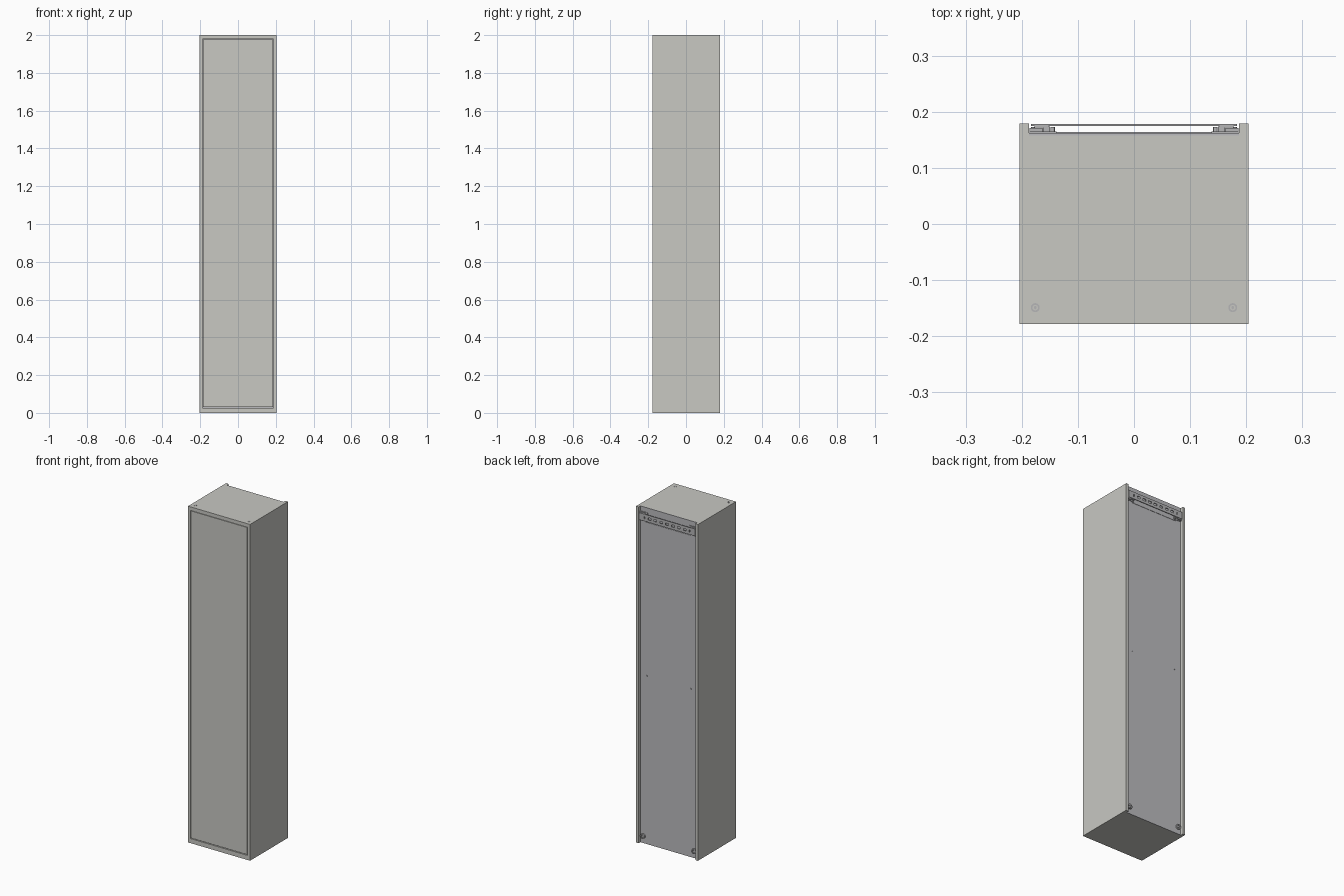
import bpy, bmesh, math
from mathutils import Matrix, Vector

if "Cube" in bpy.data.objects:
    bpy.data.objects.remove(bpy.data.objects["Cube"])


def material(name, rgb):
    m = bpy.data.materials.new(name)
    m.diffuse_color = (*rgb, 1)
    m.use_nodes = True
    m.node_tree.nodes["Principled BSDF"].inputs["Base Color"].default_value = m.diffuse_color
    return m


BODY = material("warm grey board", (0.58, 0.58, 0.545))
BACK = material("cool grey backing", (0.50, 0.50, 0.52))
METAL = material("grey metal", (0.46, 0.46, 0.47))


def add_box(bm, x0, x1, y0, y1, z0, z1):
    mat = Matrix.Translation(((x0 + x1) / 2, (y0 + y1) / 2, (z0 + z1) / 2)) @ \
        Matrix.Diagonal((abs(x1 - x0), abs(y1 - y0), abs(z1 - z0), 1))
    bmesh.ops.create_cube(bm, size=1, matrix=mat)


def add_cyl(bm, centre, r, depth, axis='Z', seg=16):
    rot = Matrix.Rotation(math.pi / 2, 4, 'X') if axis == 'Y' else Matrix()
    bmesh.ops.create_cone(bm, cap_ends=True, segments=seg, radius1=r, radius2=r,
                          depth=depth, matrix=Matrix.Translation(centre) @ rot)


def add_ring(bm, centre, r_out, r_in, depth, axis='Z', seg=20):
    # flat washer with a real hole, made from quads
    rows = []
    for r, h in ((r_out, -1), (r_out, 1), (r_in, 1), (r_in, -1)):
        row = []
        for i in range(seg):
            a = 2 * math.pi * i / seg
            p = Vector((r * math.cos(a), r * math.sin(a), h * depth / 2))
            if axis == 'Y':
                p = Vector((p.x, -p.z, p.y))
            row.append(bm.verts.new(p + Vector(centre)))
        rows.append(row)
    for k in range(4):
        a, b = rows[k], rows[(k + 1) % 4]
        for i in range(seg):
            j = (i + 1) % seg
            bm.faces.new((a[i], a[j], b[j], b[i]))


def finish(bm, name, mat, smooth=False):
    bmesh.ops.recalc_face_normals(bm, faces=bm.faces)
    me = bpy.data.meshes.new(name)
    bm.to_mesh(me)
    bm.free()
    ob = bpy.data.objects.new(name, me)
    bpy.context.collection.objects.link(ob)
    me.materials.append(mat)
    if smooth:
        bpy.context.view_layer.objects.active = ob
        ob.select_set(True)
        bpy.ops.object.shade_smooth_by_angle(angle=math.radians(30))
        ob.select_set(False)
    return ob


def box(name, mat, *d):
    bm = bmesh.new()
    add_box(bm, *d)
    return finish(bm, name, mat)


W, IN, F, B = 0.204, 0.187, -0.178, 0.179   # outer/inner half width, front, back
BK = 0.162                                  # rear face of backing

# carcass
for s, side in ((-1, "left"), (1, "right")):
    box(f"{side}_side_panel", BODY, s * IN, s * W, F, B, 0, 2)
box("top_panel", BODY, -IN, IN, F, BK - 0.004, 1.979, 2)
box("bottom_panel", BODY, -IN, IN, F, BK - 0.004, 0, 0.027)
box("back_panel", BACK, -IN, IN, BK - 0.004, BK, 0, 2)

# inset door, leaving a narrow shadow gap
box("door", BODY, -IN + 0.003, IN - 0.003, F + 0.001, F + 0.018, 0.031, 1.976)

# top fixing covers and lower rear levelling fittings, mid-height back screws
for s, side in ((-1, "left"), (1, "right")):
    bm = bmesh.new()
    add_ring(bm, (s * 0.176, -0.149, 2.0), 0.008, 0.005, 0.002)
    add_cyl(bm, (s * 0.176, -0.149, 2.0), 0.003, 0.002, seg=6)
    finish(bm, f"{side}_top_fixing", METAL, True)

    bm = bmesh.new()
    add_ring(bm, (s * 0.168, BK + 0.004, 0.042), 0.015, 0.008, 0.008, 'Y')
    add_cyl(bm, (s * 0.168, BK + 0.003, 0.042), 0.006, 0.008, 'Y')
    finish(bm, f"{side}_lower_fitting", METAL, True)

    bm = bmesh.new()
    add_cyl(bm, (s * 0.145, BK, 1.0), 0.004, 0.003, 'Y')
    finish(bm, f"{side}_back_screw", METAL, True)

    # suspension bracket: base plate, stepped block, hook and screws
    bm = bmesh.new()
    add_box(bm, s * 0.138, s * 0.1865, BK, BK + 0.003, 1.915, 1.972)
    add_box(bm, s * 0.163, s * 0.1865, BK + 0.003, BK + 0.009, 1.92, 1.968)
    add_box(bm, s * 0.150, s * 0.162, BK + 0.003, BK + 0.012, 1.925, 1.966)
    add_box(bm, s * 0.152, s * 0.177, BK + 0.010, B - 0.001, 1.93, 1.966)
    finish(bm, f"{side}_suspension_bracket", METAL)
    bm = bmesh.new()
    for x, z in ((0.145, 1.923), (0.180, 1.928), (0.180, 1.960)):
        add_cyl(bm, (s * x, BK + 0.006, z), 0.004, 0.010, 'Y', 12)
    finish(bm, f"{side}_bracket_screws", METAL, True)

# slotted wall rail: two long bars joined by webs, so the slots are open
bm = bmesh.new()
y0, y1 = 0.175, 0.178
add_box(bm, -0.184, 0.184, y0, y1, 1.952, 1.967)
add_box(bm, -0.184, 0.184, y0, y1, 1.925, 1.940)
n = 9
for i in range(n + 1):
    c = -0.174 + 0.348 * i / n
    add_box(bm, c - 0.010, c + 0.010, y0, y1, 1.940, 1.952)
finish(bm, "wall_rail", METAL)

# thin batten under the rail
box("rail_batten", BACK, -0.150, 0.150, BK, BK + 0.002, 1.908, 1.914)
